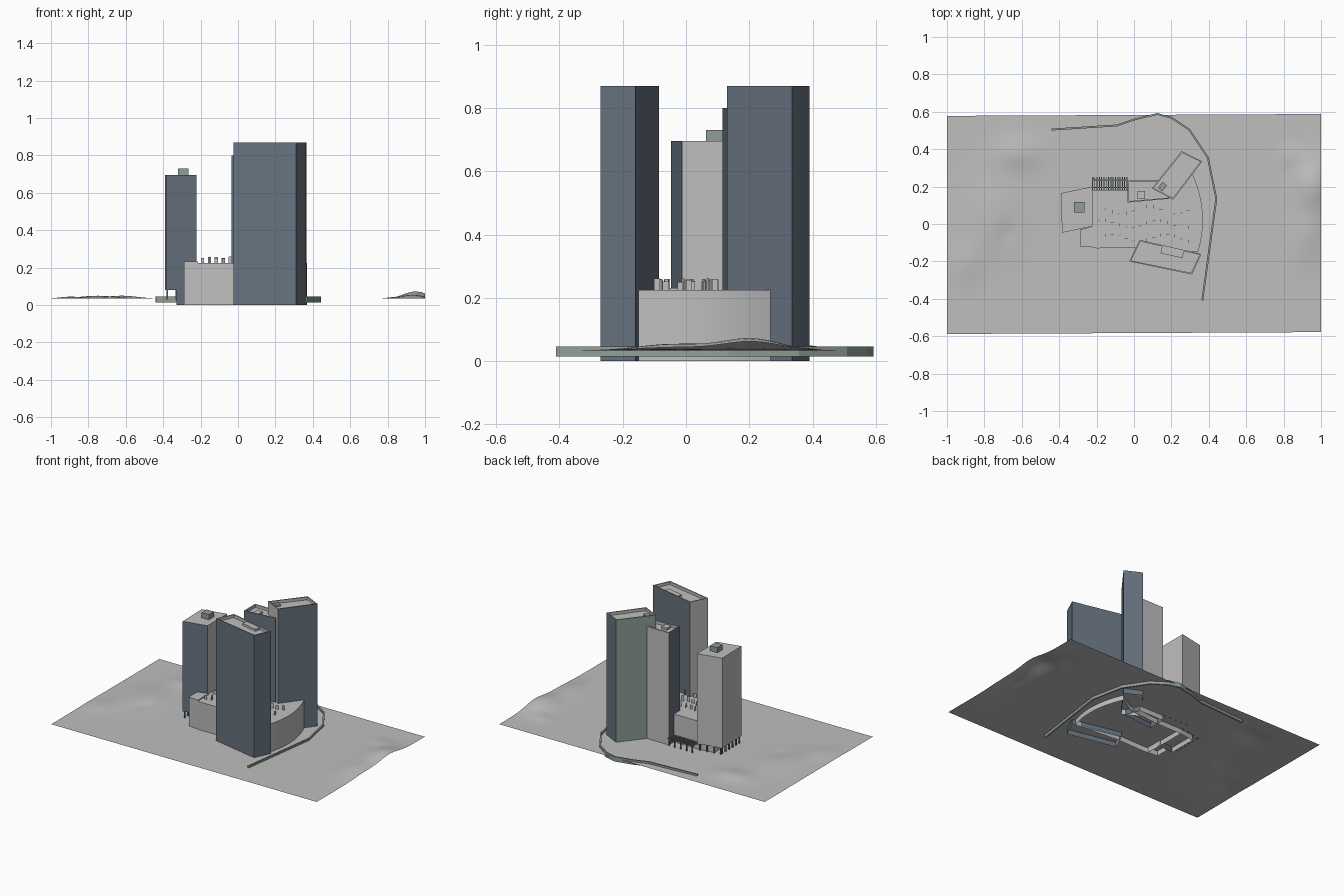
import bpy, bmesh, math, random
from mathutils import Vector

cube = bpy.data.objects.get("Cube")
if cube:
    bpy.data.objects.remove(cube, do_unlink=True)
random.seed(4)


def material(name, rgb):
    m = bpy.data.materials.new(name)
    m.use_nodes = True
    m.diffuse_color = (*rgb, 1)
    m.node_tree.nodes["Principled BSDF"].inputs["Base Color"].default_value = (*rgb, 1)
    return m


MATS = [material("pale_grey", (.52, .52, .52)),
        material("slate_blue", (.135, .17, .215)),
        material("green_grey", (.28, .345, .305))]
GREY, BLUE, GREEN = range(3)


def finish(name, bm, smooth=None):
    bm.normal_update()
    me = bpy.data.meshes.new(name)
    bm.to_mesh(me)
    bm.free()
    for m in MATS:
        me.materials.append(m)
    ob = bpy.data.objects.new(name, me)
    bpy.context.collection.objects.link(ob)
    if smooth:
        bpy.ops.object.select_all(action='DESELECT')
        ob.select_set(True)
        bpy.context.view_layer.objects.active = ob
        bpy.ops.object.shade_smooth_by_angle(angle=math.radians(smooth))
    return ob


def add_prism(bm, pts, z0, z1, sides=GREY, top=GREY, floor=False):
    """Counter-clockwise outline raised from z0 to z1; returns the top face."""
    n = len(pts)
    lo = [bm.verts.new((x, y, z0)) for x, y in pts]
    hi = [bm.verts.new((x, y, z1)) for x, y in pts]
    for i in range(n):
        j = (i + 1) % n
        f = bm.faces.new((lo[i], lo[j], hi[j], hi[i]))
        f.material_index = sides if isinstance(sides, int) else sides[i]
    roof = bm.faces.new(hi)
    roof.material_index = top
    if floor:
        bm.faces.new(lo[::-1])
    return roof


def add_box(bm, x, y, z0, z1, sx, sy, angle=0, color=GREY):
    c, s = math.cos(angle), math.sin(angle)
    pts = [(x + c * u * sx / 2 - s * v * sy / 2, y + s * u * sx / 2 + c * v * sy / 2)
           for u, v in ((-1, -1), (1, -1), (1, 1), (-1, 1))]
    add_prism(bm, pts, z0, z1, color, color, True)


def tower(name, pts, z0, z1, sides, parapet=True):
    bm = bmesh.new()
    roof = add_prism(bm, pts, z0, z1, sides, floor=z0 > 0)
    if parapet:
        bm.normal_update()
        bmesh.ops.inset_region(bm, faces=[roof], thickness=.01)
        rim = bmesh.ops.extrude_discrete_faces(bm, faces=[roof])["faces"]
        bmesh.ops.translate(bm, verts=rim[0].verts, vec=(0, 0, -.02))
    return finish(name, bm)


def single_box(name, *args, **kw):
    bm = bmesh.new()
    add_box(bm, *args, **kw)
    finish(name, bm)


# Towers: outlines run counter-clockwise, one colour per side
tower("front_tower", [(-.025, -.2), (.31, -.27), (.36, -.16), (.03, -.085)],
      0, .87, (BLUE, BLUE, BLUE, GREY))
tower("back_tower", [(.095, .19), (.21, .13), (.365, .335), (.255, .39)],
      0, .87, (GREY, BLUE, BLUE, GREEN))
tower("middle_tower", [(-.035, .115), (.19, .135), (.15, .235), (-.035, .235)],
      0, .8, (BLUE, BLUE, GREY, BLUE))
tower("left_tower", [(-.385, -.047), (-.222, -.012), (-.222, .2), (-.39, .165)],
      .08, .695, (BLUE, GREY, GREY, GREY), False)

# Roof plant boxes
single_box("left_roof_box", -.292, .09, .695, .73, .055, .055, color=GREEN)
single_box("front_roof_box", .205, -.15, .84, .865, .12, .04, -.22, GREY)
single_box("back_roof_box", .152, .2, .84, .863, .04, .03, .92, GREEN)
single_box("middle_roof_box", .04, .155, .77, .795, .04, .045, 0, GREY)

# Podium with a curved side
arc = [(.368 - .9 * (y - .02) ** 2, y) for y in (-.15 + .42 * i / 20 for i in range(21))]
bm = bmesh.new()
add_prism(bm, [(-.215, -.125), (-.2, -.13), (.02, -.125)] + arc
          + [(.2, .2), (-.03, .18), (-.222, .18), (-.222, -.03)], 0, .225)
finish("podium", bm, 30)

bm = bmesh.new()
add_prism(bm, [(-.288, -.12), (-.215, -.125), (-.215, -.01), (-.288, -.03)], 0, .232)
finish("podium_corner_block", bm)

bm = bmesh.new()
add_prism(bm, [(-.33, -.03), (-.222, -.008), (-.222, .18), (-.33, .165)], 0, .08,
          (BLUE, GREY, GREY, GREY))
finish("left_tower_base", bm)

# Posts under the left tower
bm = bmesh.new()
for i in range(6):
    add_box(bm, -.377, -.037 + .037 * i, .03, .08, .008, .008, color=BLUE)
for i in range(4):
    add_box(bm, -.377 + .047 * i, .16 + .009 * i, .03, .08, .008, .008, color=BLUE)
finish("tower_posts", bm)

# Slatted canopy beside the rear entrance
bm = bmesh.new()
for y in (.195, .235):
    add_box(bm, -.13, y, .074, .08, .19, .006, color=BLUE)
for i in range(16):
    add_box(bm, -.222 + .0123 * i, .216, .08, .086, .005, .068, color=GREEN)
for i in range(5):
    add_box(bm, -.218 + .044 * i, .242, .03, .08, .007, .007, color=BLUE)
finish("rear_canopy", bm)

# Thin upright screens on the podium roof
bm = bmesh.new()
for row in range(3):
    for i in range(14):
        x = -.19 + .037 * i
        y = -.075 + .075 * row + .02 * math.sin(i * .8 + row)
        add_box(bm, x, y, .225, .25 + random.uniform(0, .012), .018, .002,
                random.choice((0, math.pi / 2, .5)))
finish("roof_screens", bm)

# Curving retaining wall
path = [Vector(p) for p in ((-.44, .505), (-.09, .527), (.005, .56), (.125, .588),
                            (.2, .568), (.295, .505), (.395, .355), (.44, .135), (.365, -.41))]
left, right = [], []
for i, p in enumerate(path):
    d = (path[min(i + 1, len(path) - 1)] - path[max(i - 1, 0)]).normalized()
    side = Vector((-d.y, d.x)) * .005
    left.append(p + side)
    right.append(p - side)
bm = bmesh.new()
add_prism(bm, right + left[::-1], .015, .047, GREEN, GREEN, True)
bmesh.ops.recalc_face_normals(bm, faces=bm.faces)
finish("retaining_wall", bm)

# Gently rolling ground: x, y, spread x, spread y, height
HILLS = ((.95, .2, .09, .13, .038), (.93, -.05, .08, .15, .02), (.84, .36, .06, .05, .008),
         (-.75, .05, .14, .2, .016), (-.62, .38, .12, .08, .016), (-.9, -.2, .08, .1, .01),
         (-.68, -.05, .04, .06, -.007))


def ground_height(x, y):
    z = .034
    for hx, hy, sx, sy, h in HILLS:
        z += h * math.exp(-((x - hx) / sx) ** 2 - ((y - hy) / sy) ** 2)
    return z


bm = bmesh.new()
bmesh.ops.create_grid(bm, x_segments=80, y_segments=48, size=1)
for v in bm.verts:
    x, y = v.co.x, v.co.y * .583
    v.co = (x, y + .005 * x, ground_height(x, y))
finish("ground", bm, 60)
